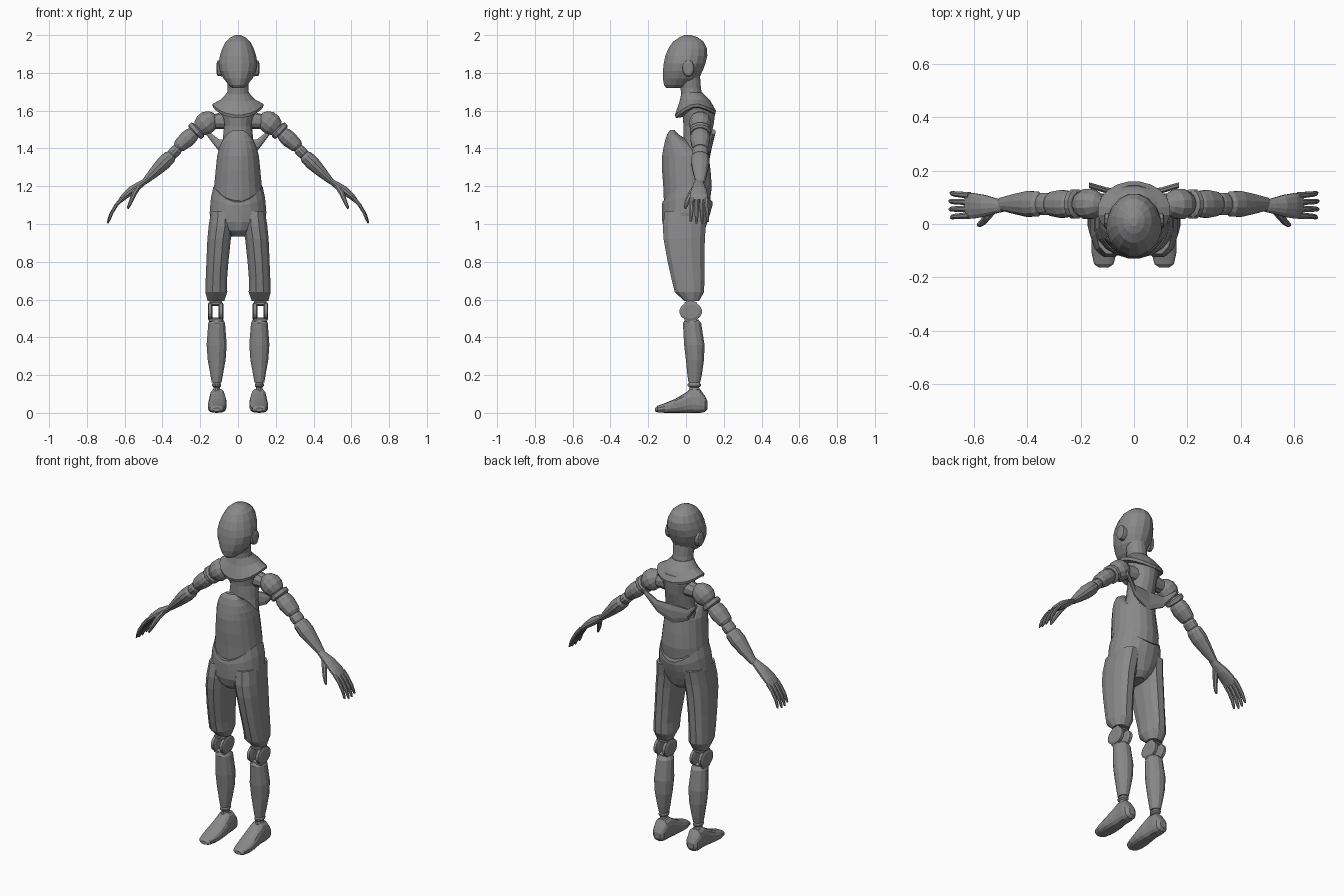
import bpy, bmesh, math
from mathutils import Vector

grey = bpy.data.materials.new("mid grey")
grey.diffuse_color = (0.25, 0.25, 0.25, 1)
X, Y, Z = Vector((1, 0, 0)), Vector((0, 1, 0)), Vector((0, 0, 1))


def loft(name, secs, u, normal=None, n=16, mirror=False, power=1.0, warp=None):
    """Skin elliptical sections (x, y, z, radius along u, radius across u)."""
    bm = bmesh.new()
    rings = []
    c = [Vector(s[:3]) for s in secs]
    for i, s in enumerate(secs):
        t = normal or (c[min(i + 1, len(c) - 1)] - c[max(i - 1, 0)]).normalized()
        v = t.cross(u).normalized()
        w = v.cross(t)
        ring = []
        for k in range(n):
            a = 2 * math.pi * (k + 0.5) / n
            ca, sa = math.cos(a), math.sin(a)
            p = c[i] + w * s[3] * math.copysign(abs(ca) ** power, ca) \
                + v * s[4] * math.copysign(abs(sa) ** power, sa)
            if warp:
                p = warp(i, p, ca, sa)
            ring.append(bm.verts.new(p))
        rings.append(ring)
    for a, b in zip(rings, rings[1:]):
        for k in range(n):
            bm.faces.new((a[k], a[(k + 1) % n], b[(k + 1) % n], b[k]))
    bm.faces.new(rings[0])
    bm.faces.new(rings[-1])
    bmesh.ops.recalc_face_normals(bm, faces=bm.faces)
    me = bpy.data.meshes.new(name)
    bm.to_mesh(me)
    bm.free()
    me.materials.append(grey)
    ob = bpy.data.objects.new(name, me)
    bpy.context.collection.objects.link(ob)
    if mirror:
        ob.modifiers.new("Mirror", 'MIRROR').use_axis = (True, False, False)
    return ob


def column(name, rows, cx=0, **kw):
    """Vertical loft from rows of (z, half width, front y, back y[, centre x])."""
    secs = [(r[4] if len(r) > 4 else cx, (r[2] + r[3]) / 2, r[0], r[1], (r[3] - r[2]) / 2)
            for r in rows]
    return loft(name, secs, X, Z, **kw)


# Head, ears and neck
column("head", [(1.72, .03, -.105, -.02), (1.735, .05, -.118, .03), (1.77, .078, -.124, .07),
                (1.81, .097, -.124, .09), (1.85, .105, -.12, .105), (1.89, .098, -.112, .115),
                (1.93, .085, -.095, .113), (1.965, .066, -.07, .095), (1.988, .04, -.037, .063),
                (2.0, .014, -.008, .026)])
loft("ear", [(.085, .012, 1.825, .032, .045), (.108, .012, 1.825, .03, .042),
             (.113, .012, 1.825, .018, .028)], Y, X, n=12, mirror=True)
column("neck", [(1.58, .07, -.02, .1), (1.66, .062, -.025, .09), (1.72, .056, -.03, .08),
                (1.79, .062, -.05, .075)])


# Collar draped over the shoulders, dipping at front and back
def drape(i, p, ca, sa):
    drop = (0, .012, .06, .062, .05)[i]
    p.z -= drop * (abs(sa) ** 1.5) * (1.0 if sa < 0 else .65)
    return p


column("collar", [(1.695, .058, -.025, .088), (1.66, .092, -.035, .13), (1.637, .137, -.06, .16),
                  (1.622, .134, -.055, .157), (1.615, .08, -.02, .13)], warp=drape, n=20)

# Inner chest
column("chest", [(1.36, .095, -.02, .115), (1.44, .083, -.015, .125), (1.52, .075, -.015, .147),
                 (1.58, .09, -.02, .155), (1.63, .1, -.01, .145)])
loft("shoulder_axle", [(.05, .075, 1.55, .045, .05), (.15, .075, 1.54, .035, .035)], Y, n=10,
     mirror=True)

# Torso shell with a sloping upper opening and a back yoke
column("torso_shell", [(1.06, .125, -.11, .115), (1.13, .132, -.119, .13), (1.2, .128, -.122, .138),
                       (1.28, .12, -.128, .132), (1.36, .112, -.128, .122), (1.40, .102, -.121, .07),
                       (1.44, .085, -.112, .015), (1.475, .06, -.1, -.04), (1.497, .028, -.085, -.06)],
       n=20)
loft("back_yoke", [(s * x, y, z, h, .012) for s, x, y, z, h in
                   [(-1, .168, .145, 1.487, .015), (-1, .1, .125, 1.415, .035), (1, 0, .118, 1.39, .06),
                    (1, .1, .125, 1.415, .035), (1, .168, .145, 1.487, .015)]], Z, X, n=8)


# Hips with a scooped waistline, and trouser legs
def waist(i, p, ca, sa):
    p.z -= (.085 if i == 0 else .04 if i == 1 else 0) * sa * sa
    return p


column("hips", [(1.2, .132, -.126, .142), (1.14, .145, -.13, .142), (1.06, .152, -.129, .131),
                (1.01, .145, -.127, .115), (.965, .09, -.115, .1), (.935, .04, -.085, .07)],
       n=20, warp=waist)
column("trouser_leg", [(1.07, .06, -.115, .12, .085), (.99, .067, -.126, .108, .09),
                       (.92, .064, -.122, .103, .1), (.8, .06, -.1, .1, .109),
                       (.7, .058, -.077, .1, .115), (.64, .06, -.062, .098, .115),
                       (.592, .045, -.01, .07, .117)], n=12, mirror=True, power=.85)

# Knee: two round cheeks bridged above and below
for cx in (.09, .147):
    loft("knee_cheek", [(cx + d, .025, .537, r, r * .82) for d, r in
                        [(-.013, .045), (-.008, .06), (.008, .06), (.013, .045)]],
         Y, X, n=16, mirror=True)
for name, z in (("knee_upper_bridge", .58), ("knee_lower_bridge", .492)):
    loft(name, [(.085, .025, z, .035, .014), (.152, .025, z, .035, .014)], Y, X, n=8, mirror=True)

# Shin, ankle ring and foot
column("shin", [(.495, .036, -.005, .065), (.475, .046, -.018, .082), (.36, .055, -.012, .1),
                (.28, .049, -.002, .097), (.2, .034, .006, .085), (.16, .027, .012, .076)],
       cx=.113, n=12, mirror=True)
column("ankle", [(.165, .016, .018, .07), (.152, .025, .008, .08), (.143, .025, .008, .08),
                 (.135, .017, .018, .07), (.11, .022, .01, .08)], cx=.113, n=12, mirror=True)
loft("foot", [(x, y, (lo + hi) / 2, w, (hi - lo) / 2) for x, y, lo, hi, w in
              [(.113, -.163, .008, .026, .018), (.113, -.15, .003, .038, .037), (.112, -.11, 0, .052, .047),
               (.11, -.06, 0, .073, .05), (.108, -.01, 0, .102, .047), (.109, .03, 0, .13, .042),
               (.11, .075, 0, .125, .042), (.11, .1, .005, .09, .037), (.11, .115, .022, .06, .02)]],
     X, Y, n=14, mirror=True, power=.75)


# Arm parts lie along a slope in the x-z plane
def limb(name, rows, y=.075, n=12):
    loft(name, [(x, y, z, a, b) for x, z, a, b in rows], Y, n=n, mirror=True)


limb("shoulder_ball", [(.118, 1.567, .025, .025), (.132, 1.56, .043, .045), (.155, 1.545, .057, .06),
                       (.18, 1.525, .058, .06), (.202, 1.507, .045, .047), (.215, 1.497, .03, .03)])
limb("arm_ring", [(.208, 1.505, .046, .042), (.213, 1.5, .056, .052), (.228, 1.487, .056, .052),
                  (.233, 1.482, .046, .042)])
limb("upper_arm", [(.225, 1.49, .034, .03), (.245, 1.472, .05, .042), (.27, 1.449, .054, .045),
                   (.31, 1.414, .046, .037), (.322, 1.403, .034, .026)])
limb("elbow", [(.312, 1.41, .028, .022), (.325, 1.393, .042, .03), (.345, 1.373, .042, .03),
               (.36, 1.358, .028, .022)])
limb("forearm", [(.348, 1.367, .035, .026), (.362, 1.354, .048, .037), (.395, 1.322, .05, .039),
                 (.44, 1.277, .04, .03), (.485, 1.233, .028, .019), (.5, 1.219, .024, .015)])
limb("palm", [(.49, 1.228, .023, .013), (.52, 1.207, .03, .019), (.56, 1.18, .042, .023),
              (.6, 1.148, .049, .018), (.625, 1.122, .047, .012)], y=.068)

# Fingers curl downwards, thumb points forward
for i, reach in enumerate((.93, 1.0, 1.0, .94)):
    y0, y1 = .032 + i * .025, .024 + i * .031
    path = [(0, 0, .014), (.03, -.035, .012), (.057, -.08, .011), (.07, -.115, .009), (.075, -.13, .005)]
    loft("finger", [(.615 + dx * reach, y0 + (y1 - y0) * k / 4, 1.134 + dz * reach, r, r * .85)
                    for k, (dx, dz, r) in enumerate(path)], Y, n=8, mirror=True)
loft("thumb", [(.525, .058, 1.2, .018, .014), (.548, .03, 1.165, .017, .015),
               (.565, .008, 1.125, .014, .012), (.578, -.002, 1.095, .01, .009),
               (.583, -.004, 1.082, .005, .005)], Y, n=8, mirror=True)
